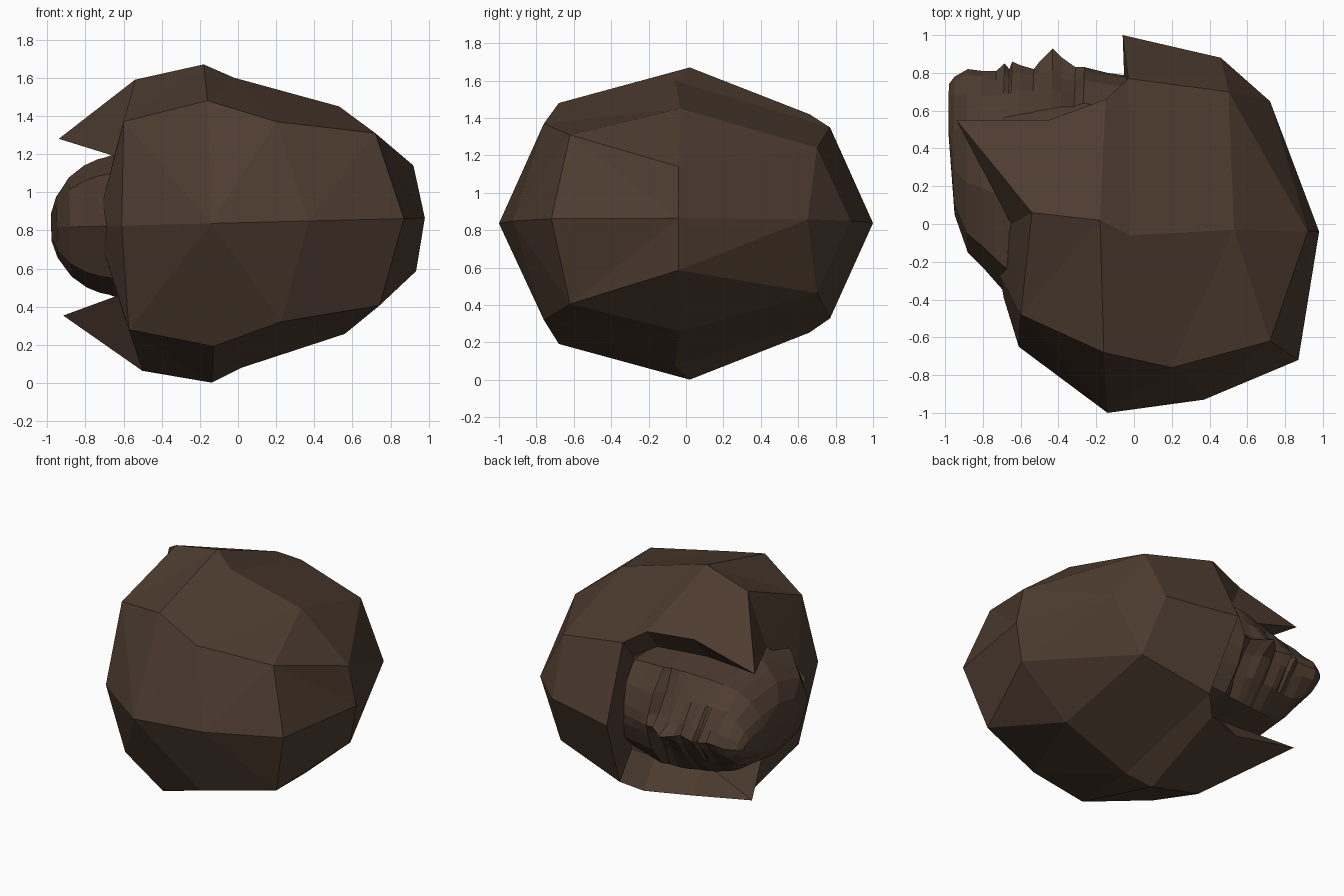
import bpy, bmesh

if "Cube" in bpy.data.objects:
    bpy.data.objects.remove(bpy.data.objects["Cube"])

MID = 0.84    # symmetry plane: the head lies on its side, so left/right is z
TILT = 0.025  # slight roll of that plane along x

mat = bpy.data.materials.new("dark_brown")
mat.diffuse_color = (0.075, 0.045, 0.029, 1)
mat.use_nodes = True
mat.node_tree.nodes["Principled BSDF"].inputs["Base Color"].default_value = mat.diffuse_color


def mirrored_object(name, points, faces):
    """Points are (x, y, distance from the middle plane); build both halves and weld."""
    bm = bmesh.new()
    for side in (1, -1):
        verts = {k: bm.verts.new((x - TILT * side * d, y, MID + TILT * x + side * d))
                 for k, (x, y, d) in points.items()}
        for face in faces:
            bm.faces.new([verts[k] for k in face])
    bmesh.ops.remove_doubles(bm, verts=bm.verts, dist=0.002)
    bmesh.ops.recalc_face_normals(bm, faces=bm.faces)
    me = bpy.data.meshes.new(name)
    bm.to_mesh(me)
    bm.free()
    me.materials.append(mat)
    ob = bpy.data.objects.new(name, me)
    bpy.context.collection.objects.link(ob)
    return ob


# Hair: middle ring M, side ring A, crown P Q T S, hairline B K tip, nape R N
middle = [(-.06, 1.0), (.46, .88), (.72, .65), (.98, -.04),
          (.87, -.72), (.37, -.93), (-.14, -1.0), (-.61, -.65)]
side = {
    "A0": (-.03, .77, 1.35), "A1": (.5, .7, 1.24), "A3": (.92, -.04, 1.14),
    "A4": (.72, -.62, 1.31), "A5": (.2, -.76, 1.37), "A6": (-.16, -.68, 1.48),
    "A7": (-.6, -.48, 1.37),
    "P": (.53, -.03, 1.45), "Q": (-.02, -.06, 1.6), "T": (-.18, .02, 1.67),
    "S": (-.54, .06, 1.59), "B": (-.15, .66, 1.42), "K": (-.45, .55, 1.40),
    "tip": (-.94, .55, 1.28), "R": (-.65, 0, 1.19), "N1": (-.71, -.27, .95),
    # inner edge of the hairline
    "a": (.0, .6, 1.18), "b": (-.12, .5, 1.24), "k": (-.45, .4, 1.22),
}
hair = {f"M{i}": (x, y, 0) for i, (x, y) in enumerate(middle)}
hair.update({"N0": (-.69, -.39, 0), "m": (-.05, .72, 0)})
for k, (x, y, z) in side.items():
    d = z - MID - TILT * x
    hair[k] = (x + TILT * d, y, d)
panels = (
    # lower side band
    "M0 M1 A1 A0", "M1 M2 A1", "M2 M3 A3", "M2 A3 A1", "M3 M4 A4", "M3 A4 A3",
    "M4 M5 A4", "M5 A5 A4", "M5 M6 A5", "M6 A6 A5", "M6 A7 A6", "M6 M7 A7",
    # crown
    "A0 A1 P Q", "A1 A3 P", "A3 A4 P", "A4 A5 P", "A5 A6 Q", "A5 Q P",
    "A0 Q T B", "Q A6 T", "T A6 A7", "T A7 S", "B T S K", "K S tip",
    # sideburn and nape
    "S A7 R", "S R tip", "A7 N1 R", "A7 M7 N0 N1",
    # inside of the hairline
    "M0 A0 a m", "A0 B b a", "B K k b", "K tip k", "tip R k")
mirrored_object("hair", hair, [p.split() for p in panels])

# Head: x, front y at centre / nose side / cheek / side, half width, back y
sections = [
    (-.00, .78, .77, .72, .60, .36, -.40),
    (-.14, .80, .79, .74, .62, .38, -.40),
    (-.26, .83, .81, .76, .64, .40, -.40),
    (-.31, .83, .76, .68, .62, .40, -.40),
    (-.38, .88, .77, .70, .62, .40, -.40),
    (-.43, .93, .81, .71, .61, .40, -.40),
    (-.50, .86, .81, .71, .60, .39, -.40),
    (-.53, .82, .78, .70, .59, .385, -.40),
    (-.60, .84, .80, .71, .58, .38, -.40),
    (-.645, .86, .80, .70, .57, .37, -.39),
    (-.66, .82, .77, .69, .57, .37, -.38),
    (-.685, .85, .79, .69, .56, .36, -.36),
    (-.73, .81, .76, .68, .55, .35, -.31),
    (-.80, .81, .78, .68, .54, .32, -.23),
    (-.88, .82, .79, .69, .52, .26, -.15),
    (-.95, .78, .76, .69, .50, .16, .05),
    (-.98, .74, .72, .68, .58, .07, .45),
]
head = {}
for i, (x, f, n, c, s, w, b) in enumerate(sections):
    loop = [(f, 0), (n, min(.07, .3 * w)), (c, min(.2, .6 * w)), (s, .88 * w),
            (s * .55 + b * .45, w), (s * .15 + b * .85, .75 * w), (b, 0)]
    for j, (y, d) in enumerate(loop):
        head[i, j] = (x, y, d)
last = len(sections) - 1
head_faces = [[(i, j), (i + 1, j), (i + 1, j + 1), (i, j + 1)]
              for i in range(last) for j in range(6)]
head_faces.append([(last, j) for j in range(7)])
mirrored_object("head", head, head_faces)
